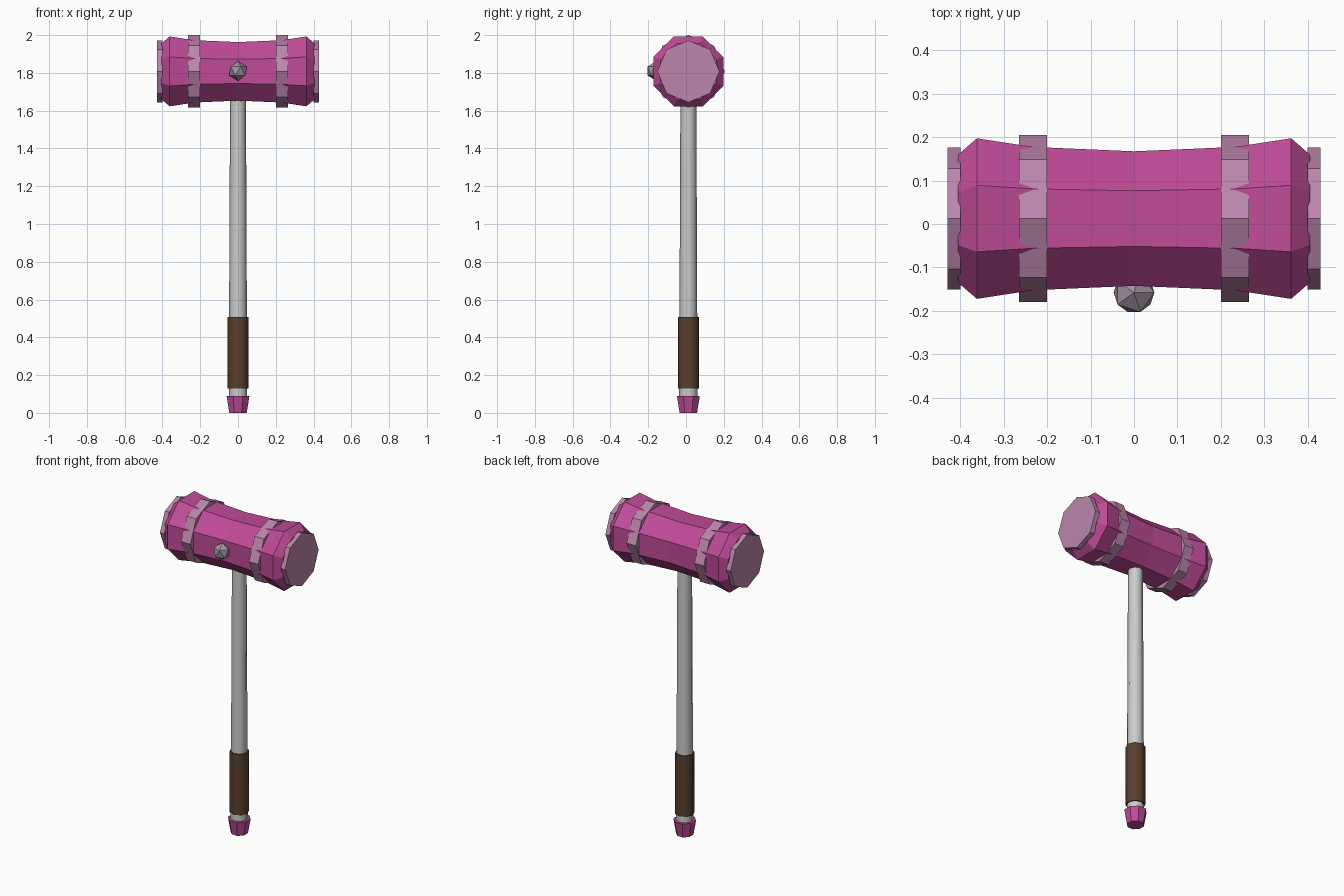
import bpy, bmesh
from math import pi, cos, sin
from mathutils import Matrix

if "Cube" in bpy.data.objects:
    bpy.data.objects.remove(bpy.data.objects["Cube"])

CY, CZ = 0.0125, 1.808      # head axis position
HALF = pi / 8               # turn giving an octagon a flat on its sides
APO = cos(HALF)


def material(name, rgb):
    m = bpy.data.materials.new(name)
    m.diffuse_color = (*rgb, 1)
    m.use_nodes = True
    m.node_tree.nodes["Principled BSDF"].inputs["Base Color"].default_value = m.diffuse_color
    return m


pink = material("pink", (0.52, 0.07, 0.31))
pale = material("pale_pink", (0.50, 0.24, 0.41))
brown = material("leather", (0.10, 0.05, 0.025))
lilac = material("lilac", (0.36, 0.29, 0.36))


def finish(name, bm, mat, smooth=False):
    me = bpy.data.meshes.new(name)
    bmesh.ops.recalc_face_normals(bm, faces=bm.faces[:])
    bm.to_mesh(me)
    bm.free()
    ob = bpy.data.objects.new(name, me)
    bpy.context.collection.objects.link(ob)
    if mat:
        me.materials.append(mat)
    if smooth:
        bpy.ops.object.select_all(action='DESELECT')
        ob.select_set(True)
        bpy.context.view_layer.objects.active = ob
        bpy.ops.object.shade_smooth_by_angle(angle=pi / 3)
    return ob


def turned(name, profile, mat, turn=0.0, along_x=False, sides=8, smooth=False):
    """Closed lathe of (position, radius) pairs along z or x."""
    bm = bmesh.new()
    rings = []
    for t, r in profile:
        ring = []
        for i in range(sides):
            a = turn + 2 * pi * i / sides
            u, v = r * cos(a), r * sin(a)
            ring.append(bm.verts.new((t, CY + u, CZ + v) if along_x else (u, CY + v, t)))
        rings.append(ring)
    for a, b in zip(rings, rings[1:]):
        for i in range(sides):
            j = (i + 1) % sides
            bm.faces.new((a[i], a[j], b[j], b[i]))
    bm.faces.new(rings[0])
    bm.faces.new(rings[-1])
    return finish(name, bm, mat, smooth)


# Head: waisted octagonal barrel with chamfered ends
half = [(0.0, 0.155), (0.232, 0.165), (0.362, 0.185), (0.405, 0.148)]
barrel = [(-x, r / APO) for x, r in half[:0:-1]] + [(x, r / APO) for x, r in half]
turned("head", barrel, pink, HALF, True)

# Bands and striking faces, mirrored left and right
for side, s in (("left", -1), ("right", 1)):
    turned(f"band_{side}", [(s * 0.201, 0.1925), (s * 0.265, 0.1925)], pale, 0, True)
    turned(f"striking_face_{side}", [(s * 0.40, 0.164), (s * 0.43, 0.164)], pale, 0, True)

# Stud on the front of the head
bm = bmesh.new()
bmesh.ops.create_icosphere(bm, subdivisions=1, radius=0.0525,
                           matrix=Matrix.Translation((0, -0.158, 1.81)))
finish("stud", bm, lilac)

# Handle parts
turned("shaft", [(0.08, 0.049), (1.70, 0.042)], None, 0, smooth=True)
turned("grip", [(0.13, 0.056), (0.507, 0.056)], brown, 0, smooth=True)
turned("pommel", [(0.0, 0.05), (0.09, 0.0655)], pink, HALF)
